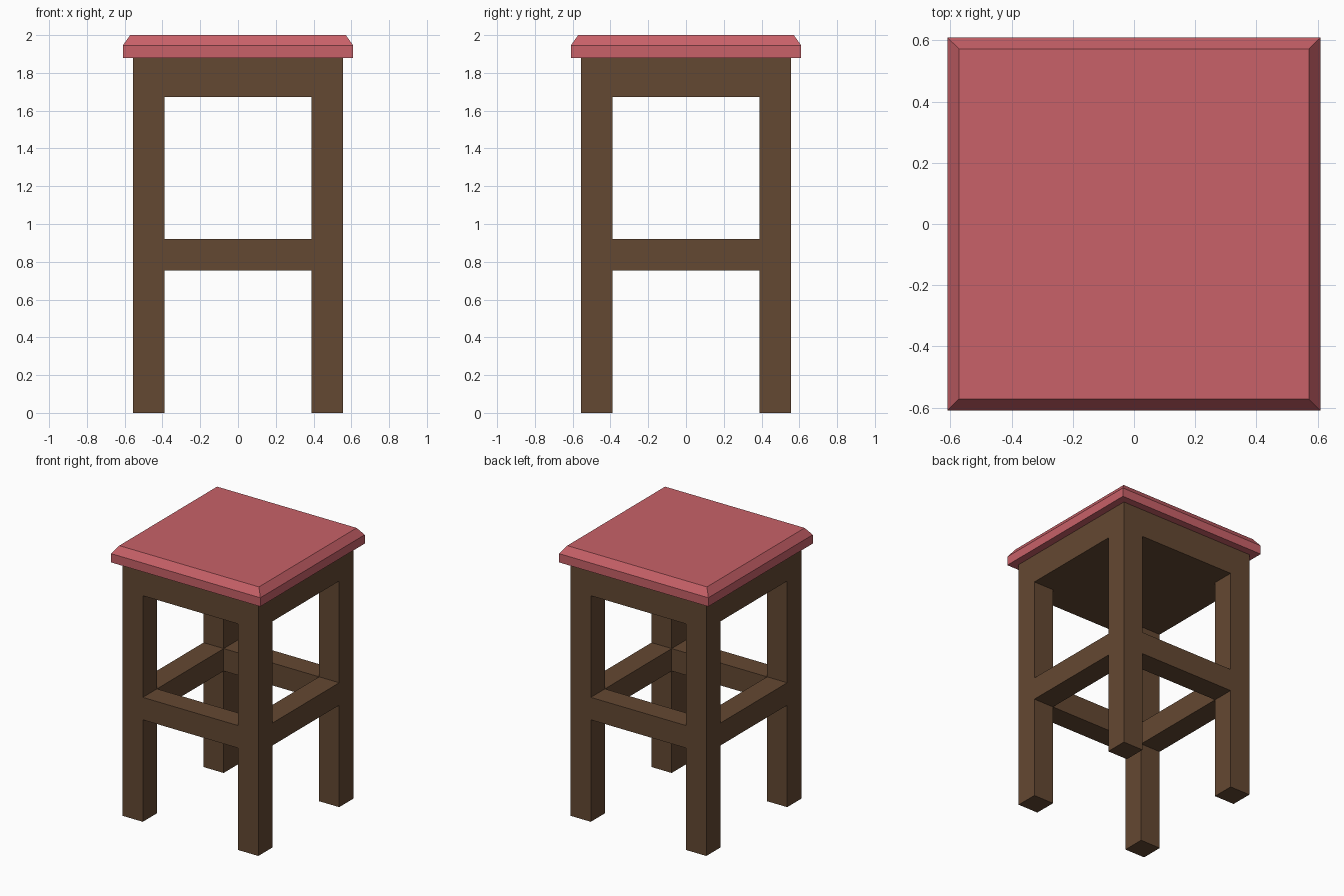
import bpy, bmesh

if "Cube" in bpy.data.objects:
    bpy.data.objects.remove(bpy.data.objects["Cube"])

OUTER, INNER = 0.555, 0.39          # outer and inner faces of the legs
MID, THICK = (OUTER + INNER) / 2, OUTER - INNER
APRON_Z, SEAT_Z = 1.672, 1.88


def material(name, rgb):
    mat = bpy.data.materials.new(name)
    mat.diffuse_color = (*rgb, 1)
    mat.use_nodes = True
    mat.node_tree.nodes["Principled BSDF"].inputs["Base Color"].default_value = mat.diffuse_color
    return mat


wood = material("dark_wood", (0.127, 0.065, 0.032))
cushion = material("red_cushion", (0.58, 0.12, 0.14))


def box(name, centre, size, mat, top_inset=None):
    """Box part; top_inset=(inset, height) adds a sloped rim on the top face."""
    bm = bmesh.new()
    bmesh.ops.create_cube(bm, size=1)
    bmesh.ops.scale(bm, vec=size, verts=bm.verts)
    if top_inset:
        inset, height = top_inset
        top = max(bm.faces, key=lambda f: f.calc_center_median().z)
        bmesh.ops.inset_region(bm, faces=[top], thickness=inset)
        bmesh.ops.translate(bm, vec=(0, 0, height), verts=top.verts)
    mesh = bpy.data.meshes.new(name)
    bm.to_mesh(mesh)
    bm.free()
    obj = bpy.data.objects.new(name, mesh)
    obj.location = centre
    mesh.materials.append(mat)
    bpy.context.collection.objects.link(obj)
    return obj


# Seat with chamfered top rim
box("seat", (0, 0, (SEAT_Z + 1.945) / 2), (1.22, 1.22, 1.945 - SEAT_Z),
    cushion, top_inset=(0.055, 0.055))

# Solid apron block under the seat
box("apron", (0, 0, (APRON_Z + SEAT_Z) / 2),
    (2 * OUTER, 2 * OUTER, SEAT_Z - APRON_Z), wood)

# Four square legs
for y_name, sy in (("front", -1), ("back", 1)):
    for x_name, sx in (("left", -1), ("right", 1)):
        box(f"{y_name}_{x_name}_leg", (sx * MID, sy * MID, APRON_Z / 2),
            (THICK, THICK, APRON_Z), wood)

# Stretchers flush with the legs
for name, x, y in (("front", 0, -1), ("back", 0, 1), ("left", -1, 0), ("right", 1, 0)):
    size = (THICK if x else 2 * INNER, THICK if y else 2 * INNER, 0.166)
    box(f"{name}_stretcher", (x * MID, y * MID, 0.837), size, wood)
